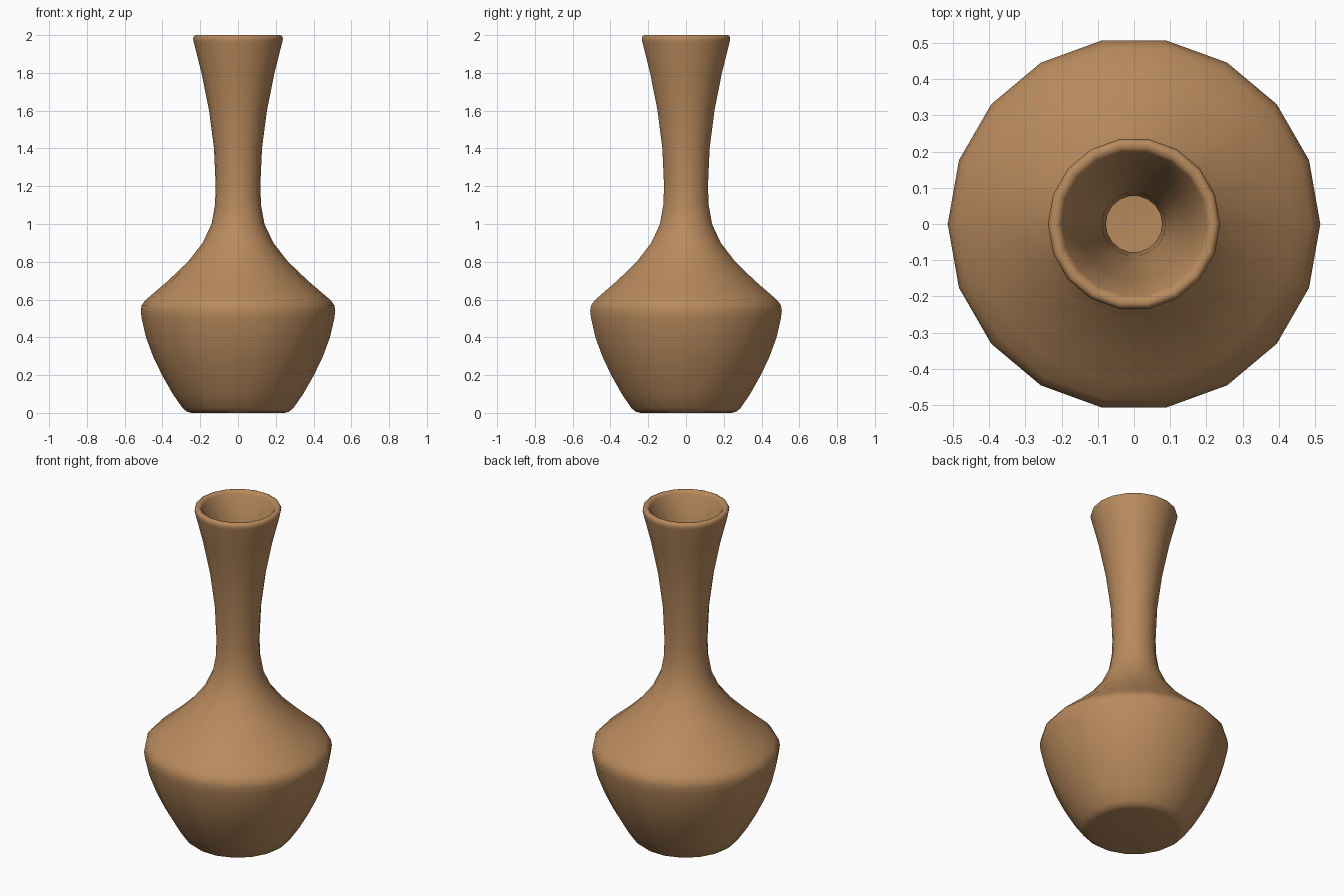
import bpy, bmesh, math

if "Cube" in bpy.data.objects:
    bpy.data.objects.remove(bpy.data.objects["Cube"])

SIDES = 18

# One flat clay colour
clay = bpy.data.materials.new("brown_clay")
clay.diffuse_color = (0.48, 0.255, 0.11, 1)
clay.use_nodes = True
clay.node_tree.nodes["Principled BSDF"].inputs["Base Color"].default_value = clay.diffuse_color

# Outer wall from base to rim: (radius, height)
outer = [(0.245, 0.0), (0.27, 0.006), (0.293, 0.025), (0.345, 0.1), (0.402, 0.2),
         (0.45, 0.3), (0.487, 0.4), (0.51, 0.5), (0.515, 0.54), (0.51, 0.57),
         (0.49, 0.597), (0.44, 0.64), (0.37, 0.7), (0.265, 0.8), (0.187, 0.9),
         (0.14, 1.0), (0.122, 1.1), (0.118, 1.2), (0.127, 1.4), (0.153, 1.6),
         (0.193, 1.8), (0.235, 1.965)]
rim = [(0.238, 1.983), (0.233, 1.996), (0.224, 2.0), (0.21, 1.998), (0.2, 1.985)]
# Inner wall from rim to floor
inner = [(0.155, 1.8), (0.115, 1.6), (0.088, 1.4), (0.078, 1.2), (0.081, 1.1),
         (0.1, 1.0), (0.15, 0.88), (0.23, 0.775), (0.34, 0.67), (0.45, 0.575),
         (0.472, 0.54), (0.447, 0.4), (0.36, 0.2), (0.265, 0.05), (0.24, 0.04)]


def lathe(name, profile, material):
    """Revolve a profile about z and cap both ends."""
    bm = bmesh.new()
    rings = []
    for r, z in profile:
        rings.append([bm.verts.new((r * math.cos(a), r * math.sin(a), z))
                      for a in (2 * math.pi * i / SIDES for i in range(SIDES))])
    for low, high in zip(rings, rings[1:]):
        for i in range(SIDES):
            j = (i + 1) % SIDES
            bm.faces.new((low[i], low[j], high[j], high[i]))
    bm.faces.new(rings[0][::-1])
    bm.faces.new(rings[-1])
    for f in bm.faces:
        f.smooth = True
    mesh = bpy.data.meshes.new(name)
    bm.to_mesh(mesh)
    bm.free()
    mesh.materials.append(material)
    obj = bpy.data.objects.new(name, mesh)
    bpy.context.collection.objects.link(obj)
    return obj


# Hollow vase body with flared neck
lathe("vase", outer + rim + inner, clay)
